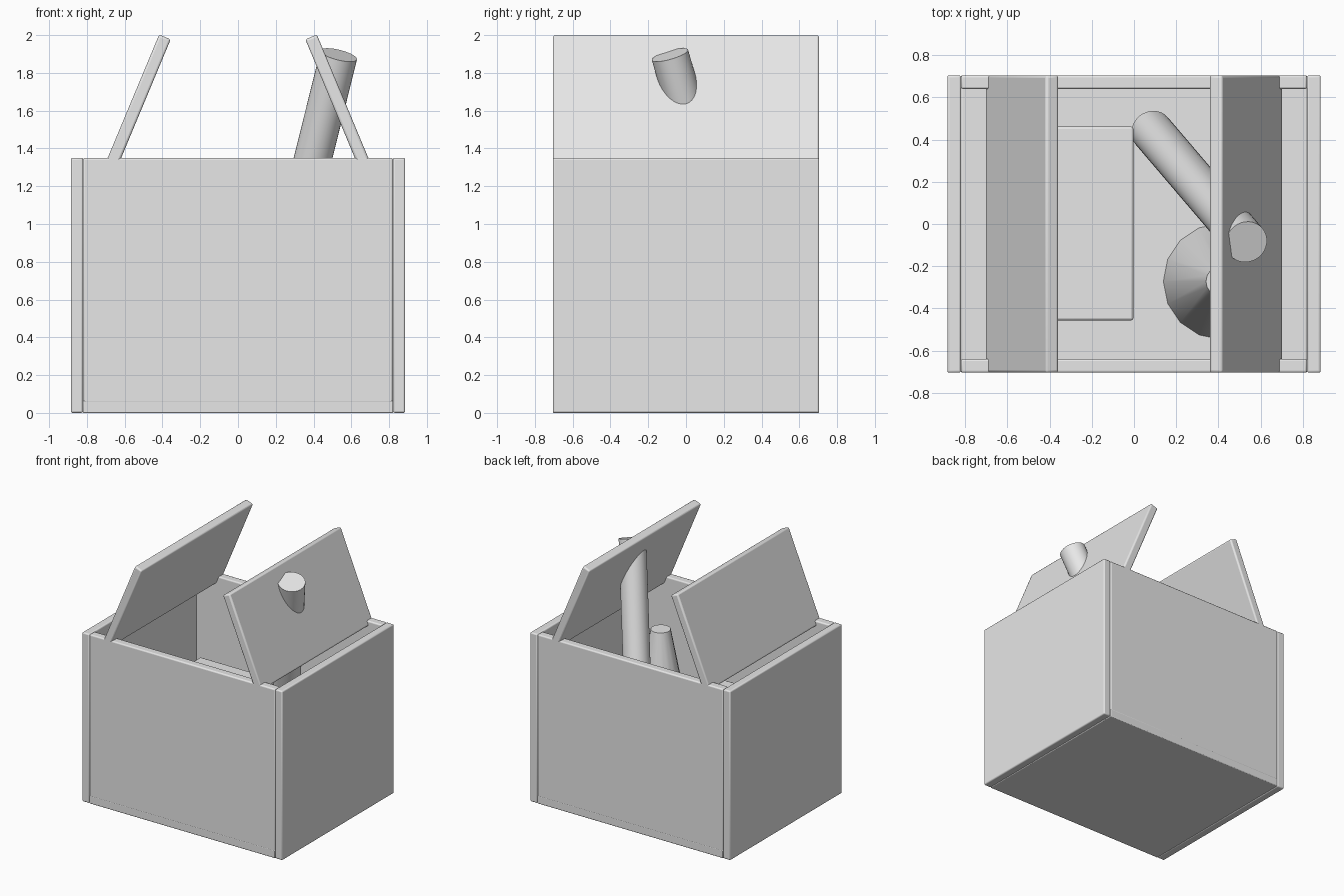
import bpy
import math
from mathutils import Vector

if "Cube" in bpy.data.objects:
    bpy.data.objects.remove(bpy.data.objects["Cube"])

grey = bpy.data.materials.new("plain_grey")
grey.diffuse_color = (0.8, 0.8, 0.8, 1)
grey.use_nodes = True
grey.node_tree.nodes["Principled BSDF"].inputs["Base Color"].default_value = grey.diffuse_color


def finish(ob, name, bevel=0.0):
    ob.name = name
    ob.data.materials.append(grey)
    if bevel:
        m = ob.modifiers.new("soft_edges", 'BEVEL')
        m.width = bevel
        m.segments = 3
        m.limit_method = 'ANGLE'
    bpy.ops.object.shade_smooth_by_angle(angle=math.radians(35))
    return ob


def block(name, lo, hi, bevel=0.01, tilt=0.0):
    size = [b - a for a, b in zip(lo, hi)]
    mid = [(a + b) / 2 for a, b in zip(lo, hi)]
    bpy.ops.mesh.primitive_cube_add(size=1, location=mid)
    ob = bpy.context.object
    ob.scale = size
    bpy.ops.object.transform_apply(location=False, rotation=False, scale=True)
    ob.rotation_euler.y = tilt
    return finish(ob, name, bevel)


X, Y, H, T = 0.885, 0.705, 1.35, 0.065

# Box: side walls run full depth, the floor and front/back walls fit between
for s, side in ((-1, "left"), (1, "right")):
    xs = sorted((s * X, s * (X - T)))
    block(side + "_wall", (xs[0], -Y, 0), (xs[1], Y, H))
block("floor", (-X + T, -Y, 0), (X - T, Y, T), 0.006)
for s, side in ((-1, "front"), (1, "back")):
    ys = sorted((s * Y, s * (Y - T)))
    block(side + "_wall", (-X + T, ys[0], T - 0.012), (X - T, ys[1], H))

# Two lid flaps leaning inward
for s, side in ((-1, "left"), (1, "right")):
    low, top = Vector((s * 0.675, 0, 1.30)), Vector((s * 0.387, 0, 1.99))
    mid, d = (low + top) / 2, top - low
    L = d.length / 2
    block(side + "_flap", (mid.x - 0.033, -Y, mid.z - L),
          (mid.x + 0.033, Y, mid.z + L), 0.012, math.atan2(d.x, d.z))

# Contents: block
block("inner_block", (-0.655, -0.457, T), (-0.003, 0.462, 0.77), 0.012)

# Contents: leaning tube that pokes through the right flap
a, b = Vector((0.085, 0.44, 0.09)), Vector((0.533, -0.085, 1.895))
bpy.ops.mesh.primitive_cylinder_add(vertices=32, radius=0.1, depth=(b - a).length,
                                    location=(a + b) / 2)
tube = bpy.context.object
tube.rotation_euler = (b - a).to_track_quat('Z', 'Y').to_euler()
finish(tube, "leaning_tube")

# Contents: upright tapered cone with a flat top
bpy.ops.mesh.primitive_cone_add(vertices=16, radius1=0.275, radius2=0.073, depth=1.13 - T,
                                location=(0.414, -0.272, (1.13 + T) / 2),
                                rotation=(0, 0, 0))
finish(bpy.context.object, "tapered_cone")
